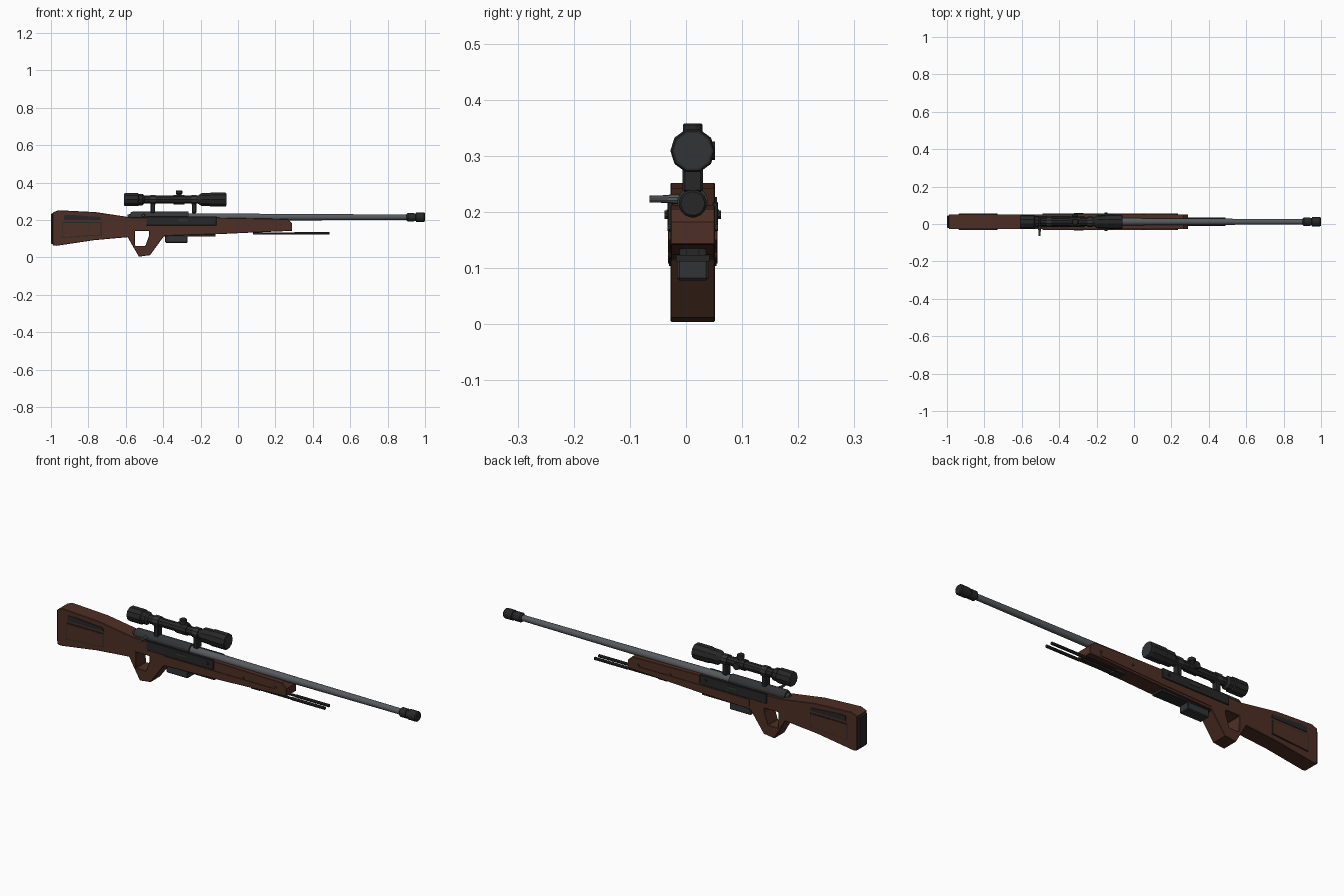
import bpy, bmesh, math
from mathutils import Vector

if "Cube" in bpy.data.objects:
    bpy.data.objects.remove(bpy.data.objects["Cube"], do_unlink=True)

CY = 0.012   # centre plane of the model


def material(name, rgb):
    m = bpy.data.materials.new(name)
    m.use_nodes = True
    m.diffuse_color = (*rgb, 1)
    m.node_tree.nodes["Principled BSDF"].inputs["Base Color"].default_value = (*rgb, 1)
    return m


wood = material("dark brown wood", (0.075, 0.028, 0.018))
black = material("matt black", (0.020, 0.020, 0.021))
gunmetal = material("dark gunmetal", (0.032, 0.034, 0.036))
steel = material("grey steel", (0.095, 0.102, 0.112))


def finish(name, bm, mat, smooth=False):
    bmesh.ops.recalc_face_normals(bm, faces=bm.faces)
    me = bpy.data.meshes.new(name)
    bm.to_mesh(me)
    bm.free()
    ob = bpy.data.objects.new(name, me)
    bpy.context.collection.objects.link(ob)
    me.materials.append(mat)
    if smooth:
        bpy.context.view_layer.objects.active = ob
        bpy.ops.object.select_all(action='DESELECT')
        ob.select_set(True)
        bpy.ops.object.shade_smooth_by_angle(angle=math.radians(35))
    return ob


def bevel(ob, width):
    mod = ob.modifiers.new("chamfer", 'BEVEL')
    mod.width, mod.segments = width, 1
    mod.limit_method, mod.angle_limit = 'ANGLE', math.radians(50)


def slab(name, outline, half, mat, y=CY, chamfer=0):
    """Side outline in x,z pushed out to both sides of y."""
    bm = bmesh.new()
    face = bm.faces.new([bm.verts.new((x, y - half, z)) for x, z in outline])
    out = bmesh.ops.extrude_face_region(bm, geom=[face])
    moved = [v for v in out["geom"] if isinstance(v, bmesh.types.BMVert)]
    bmesh.ops.translate(bm, verts=moved, vec=(0, 2 * half, 0))
    ob = finish(name, bm, mat)
    if chamfer:
        bevel(ob, chamfer)
    return ob


def box(name, x0, x1, z0, z1, half, mat, y=CY, chamfer=0):
    return slab(name, [(x0, z0), (x1, z0), (x1, z1), (x0, z1)], half, mat, y, chamfer)


def turned(name, profile, origin, axis, mat, sides=12, smooth=False):
    """Profile of (distance, radius) turned about an axis through origin."""
    bm = bmesh.new()
    rot = Vector((0, 0, 1)).rotation_difference(Vector(axis))
    rings = []
    for d, r in profile:
        ring = []
        for i in range(sides):
            a = 2 * math.pi * (i + 0.5) / sides
            p = Vector((r * math.cos(a), r * math.sin(a), d))
            ring.append(bm.verts.new(Vector(origin) + rot @ p))
        rings.append(ring)
    for a, b in zip(rings, rings[1:]):
        for i in range(sides):
            j = (i + 1) % sides
            bm.faces.new((a[i], a[j], b[j], b[i]))
    bm.faces.new(rings[0])
    bm.faces.new(rings[-1])
    return finish(name, bm, mat, smooth)


X, Y, Z = (1, 0, 0), (0, 1, 0), (0, 0, 1)

# Wooden stock with thumb hole
stock = slab("stock", [
    (-0.99, 0.065), (-0.97, 0.062), (-0.77, 0.092), (-0.59, 0.108),
    (-0.53, 0.004), (-0.47, 0.012), (-0.395, 0.115), (-0.11, 0.124),
    (0.06, 0.132), (0.29, 0.142), (0.29, 0.182), (0.265, 0.205),
    (-0.1, 0.212), (-0.56, 0.212), (-0.76, 0.242), (-0.96, 0.252),
    (-0.99, 0.24)], 0.040, wood)
hole = slab("thumb_hole_cutter", [
    (-0.55, 0.062), (-0.495, 0.062), (-0.475, 0.118), (-0.475, 0.142),
    (-0.552, 0.142)], 0.1, wood)
hole.hide_render = True
hole.hide_viewport = True
cut = stock.modifiers.new("thumb hole", 'BOOLEAN')
cut.object, cut.operation, cut.solver = hole, 'DIFFERENCE', 'EXACT'
bevel(stock, 0.010)
box("butt_pad", -1.0, -0.985, 0.07, 0.236, 0.034, black, chamfer=0.006)

# Receiver, bolt and magazine
turned("receiver", [(-0.575, 0.024), (-0.565, 0.028), (-0.265, 0.028)],
       (0, CY, 0.217), X, gunmetal, 12)
turned("bolt_shroud", [(-0.59, 0.012), (-0.57, 0.018)], (0, CY, 0.217), X, gunmetal, 12)
turned("bolt_handle", [(-0.077, 0.006), (-0.045, 0.007), (-0.035, 0.009), (0, 0.009)],
       (-0.505, CY, 0.223), Y, steel, 10, True)
box("magazine", -0.39, -0.27, 0.078, 0.13, 0.028, gunmetal, chamfer=0.004)
box("magazine_floor_plate", -0.40, -0.12, 0.112, 0.124, 0.03, black)

# Details repeated on both sides
for side, s in (("right", -1), ("left", 1)):
    face = CY + s * 0.040
    box(f"{side}_receiver_plate", -0.49, -0.115, 0.17, 0.218, 0.005, black, face, 0.002)
    box(f"{side}_receiver_inset", -0.32, -0.27, 0.192, 0.204, 0.003, gunmetal, face + s * 0.004)
    slab(f"{side}_cheek_plate", [(-0.93, 0.2), (-0.73, 0.2), (-0.735, 0.215),
         (-0.89, 0.227), (-0.93, 0.225)], 0.003, black, face)
    for name, grow, mat, out in (("panel_groove", 0.004, black, 0.001),
                                 ("stock_panel", 0, wood, 0.003)):
        slab(f"{side}_{name}", [(-0.935 - grow, 0.108 - grow), (-0.735 + grow, 0.122 - grow),
             (-0.735 + grow, 0.185 + grow), (-0.935 - grow, 0.185 + grow)],
             0.001, mat, face + s * out)
    slab(f"{side}_forend_panel", [(-0.39, 0.128), (-0.11, 0.136), (0.23, 0.15),
         (0.23, 0.165), (-0.39, 0.165)], 0.003, wood, face)
    for x in (0.05, 0.23):
        turned(f"{side}_forend_screw", [(-0.005, 0.006), (0.005, 0.006)],
               (x, face, 0.172), Y, gunmetal, 8)
    turned(f"{side}_sling_stud", [(-0.01, 0.008), (0.01, 0.008)],
           (-0.15, face, 0.195), Y, black, 8)
    # Folded bipod leg
    y = CY + s * 0.017
    turned(f"{side}_bipod_leg", [(0.08, 0.006), (0.3, 0.006), (0.302, 0.0075),
           (0.49, 0.0075)], (0, y, 0.128), X, black, 8)
box("bipod_mount", 0.08, 0.13, 0.122, 0.14, 0.024, black)

# Barrel and muzzle brake
turned("barrel", [(-0.3, 0.021), (-0.1, 0.020), (0.3, 0.0175), (0.91, 0.0145)],
       (0, CY, 0.215), X, steel, 16, True)
turned("muzzle_brake", [(0.902, 0.017), (0.908, 0.023), (0.94, 0.023), (0.942, 0.020),
       (0.95, 0.020), (0.952, 0.025), (0.995, 0.025), (1.0, 0.021)],
       (0, CY, 0.215), X, black, 16)

# Telescopic sight
SZ = 0.309
turned("scope_body", [(-0.607, 0.034), (-0.602, 0.037), (-0.535, 0.037), (-0.53, 0.032),
       (-0.51, 0.032), (-0.5, 0.022), (-0.215, 0.022), (-0.195, 0.036), (-0.15, 0.037),
       (-0.145, 0.040), (-0.07, 0.040), (-0.064, 0.037)], (0, CY, SZ), X, black, 10)
for name, x in (("rear_lens", -0.607), ("front_lens", -0.064)):
    turned(name, [(x - 0.002, 0.033), (x + 0.002, 0.033)], (0, CY, SZ), X, gunmetal, 10)
for x in (-0.455, -0.235):
    turned("scope_ring", [(x - 0.014, 0.027), (x + 0.014, 0.027)], (0, CY, SZ), X, gunmetal, 10)
    box("scope_mount", x - 0.012, x + 0.012, 0.235, 0.29, 0.018, black, chamfer=0.004)
turned("turret_collar", [(-0.345, 0.027), (-0.285, 0.027)], (0, CY, SZ), X, black, 10)
turned("elevation_knob", [(0, 0.014), (0.03, 0.014), (0.032, 0.018), (0.046, 0.018),
       (0.049, 0.015)], (-0.315, CY, SZ), Z, black, 12)
turned("windage_knob", [(0, 0.014), (0.028, 0.014), (0.03, 0.017), (0.04, 0.017)],
       (-0.315, CY, SZ), Y, black, 12)
